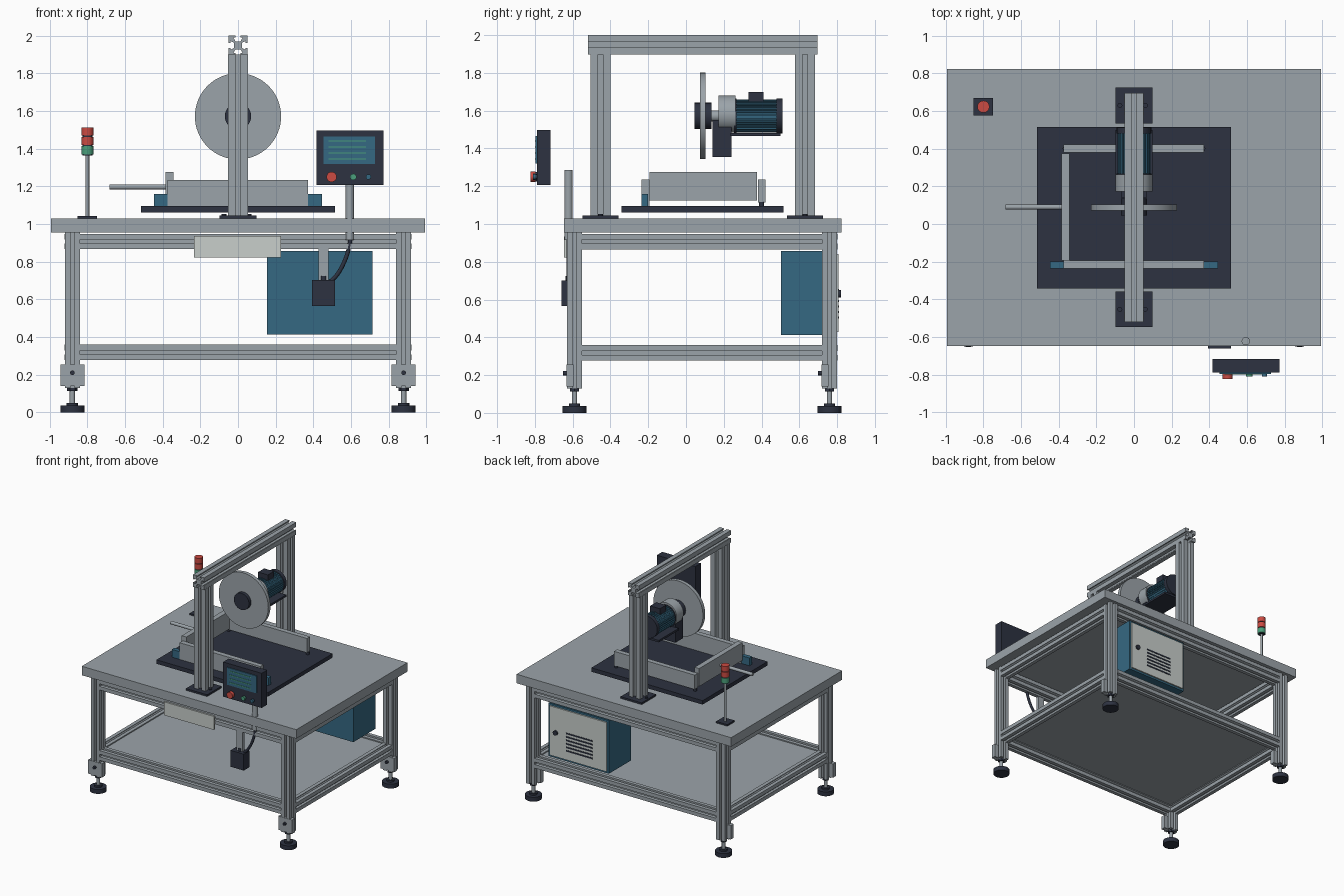
import bpy, bmesh, math
from mathutils import Vector

if "Cube" in bpy.data.objects:
    bpy.data.objects.remove(bpy.data.objects["Cube"])


def material(name, color):
    m = bpy.data.materials.new(name)
    m.diffuse_color = (*color, 1)
    m.use_nodes = True
    m.node_tree.nodes["Principled BSDF"].inputs["Base Color"].default_value = m.diffuse_color
    return m


GREY = material("aluminium grey", (0.33, 0.37, 0.40))
DARK = material("charcoal", (0.026, 0.032, 0.052))
BLUE = material("machine blue", (0.036, 0.14, 0.225))
CREAM = material("pale panel", (0.58, 0.62, 0.60))
RED = material("signal red", (0.60, 0.07, 0.055))
GREEN = material("signal green", (0.07, 0.35, 0.20))


def finish(name, bm, mat, smooth=False):
    bmesh.ops.recalc_face_normals(bm, faces=bm.faces)
    me = bpy.data.meshes.new(name)
    bm.to_mesh(me)
    bm.free()
    me.materials.append(mat)
    ob = bpy.data.objects.new(name, me)
    bpy.context.collection.objects.link(ob)
    if smooth:
        bpy.ops.object.select_all(action='DESELECT')
        ob.select_set(True)
        bpy.context.view_layer.objects.active = ob
        bpy.ops.object.shade_smooth_by_angle(angle=math.radians(35))
    return ob


def box(name, x, y, z, mat):
    """Box from (min, max) pairs."""
    bm = bmesh.new()
    bmesh.ops.create_cube(bm, size=1)
    for v in bm.verts:
        v.co = Vector([(a + b) / 2 + c * (b - a) for (a, b), c in zip((x, y, z), v.co)])
    return finish(name, bm, mat)


def prism(name, section, start, end, mat, smooth=False):
    """Extrude a 2D outline along the line start-end (axis aligned)."""
    start, end = Vector(start), Vector(end)
    axis = max(range(3), key=lambda i: abs(end[i] - start[i]))
    u, w = [i for i in range(3) if i != axis]
    bm = bmesh.new()
    verts = []
    for a, b in section:
        p = start.copy()
        p[u] += a
        p[w] += b
        verts.append(bm.verts.new(p))
    face = bm.faces.new(verts)
    ext = bmesh.ops.extrude_face_region(bm, geom=[face])
    moved = [g for g in ext["geom"] if isinstance(g, bmesh.types.BMVert)]
    bmesh.ops.translate(bm, verts=moved, vec=end - start)
    return finish(name, bm, mat, smooth)


def rod(name, start, end, r, mat, n=32):
    ring = [(r * math.cos(2 * math.pi * i / n), r * math.sin(2 * math.pi * i / n)) for i in range(n)]
    return prism(name, ring, start, end, mat, True)


def slotted(name, start, end, size):
    """Square extrusion with a T-slot in each face."""
    h, s, d = size / 2, size * 0.13, size * 0.10
    t, k = size * 0.24, size * 0.29
    side = [(h, -h), (h, -s), (h - d, -s), (h - d, -t), (h - k, -s),
            (h - k, s), (h - d, t), (h - d, s), (h, s)]
    pts = []
    for _ in range(4):
        pts += side
        side = [(-b, a) for a, b in side]
    return prism(name, pts, start, end, GREY)


# Table frame
LX, YF, YB = 0.88, -0.59, 0.76
box("tabletop", (-0.993, 0.993), (-0.647, 0.822), (0.955, 1.03), GREY)
for x in (-LX, LX):
    for y in (YF, YB):
        slotted("leg", (x, y, 0.13), (x, y, 0.955), 0.08)
        rod("foot_pad", (x, y, 0), (x, y, 0.036), 0.064, DARK)
        rod("foot_collar", (x, y, 0.036), (x, y, 0.05), 0.03, DARK)
        rod("foot_stem", (x, y, 0.05), (x, y, 0.14), 0.014, GREY)
        rod("foot_nut", (x, y, 0.112), (x, y, 0.13), 0.027, DARK, 6)
        box("foot_bracket", (x - 0.064, x + 0.064), (y - 0.043, y - 0.005), (0.14, 0.255), GREY)
        rod("bracket_bolt", (x, y - 0.06, 0.21), (x, y - 0.043, 0.21), 0.012, DARK, 16)
for z in (0.318, 0.907):
    for y in (YF, YB):
        slotted("long_rail", (-0.84, y, z), (0.84, y, z), 0.082)
    for x in (-LX, LX):
        slotted("side_rail", (x, YF + 0.04, z), (x, YB - 0.04, z), 0.082)
box("lower_shelf", (-0.85, 0.85), (-0.56, 0.73), (0.335, 0.35), GREY)

# Gantry
for y in (-0.453, 0.63):
    slotted("gantry_post", (0, y, 1.045), (0, y, 1.9), 0.104)
    box("post_plate", (-0.098, 0.098), (y - 0.095, y + 0.095), (1.03, 1.045), DARK)
    for x in (-0.075, 0.06):
        rod("plate_bolt", (x, y, 1.045), (x, y, 1.053), 0.013, DARK, 16)
slotted("gantry_beam", (0, -0.52, 1.949), (0, 0.697, 1.949), 0.102)

# Work bed, fences and pusher
box("work_bed", (-0.515, 0.515), (-0.342, 0.516), (1.062, 1.095), DARK)
box("front_fence", (-0.375, 0.372), (-0.236, -0.194), (1.095, 1.235), GREY)
box("back_fence", (-0.375, 0.372), (0.38, 0.421), (1.115, 1.235), GREY)
for s in (-1, 1):
    box("fence_clamp", sorted((s * 0.372, s * 0.447)), (-0.236, -0.2), (1.095, 1.16), BLUE)
    rod("fence_pin", (s * 0.365, 0.4, 1.095), (s * 0.365, 0.4, 1.117), 0.014, DARK, 16)
box("pusher_plate", (-0.385, -0.342), (-0.194, 0.375), (1.125, 1.275), GREY)
rod("pusher_rod", (-0.682, 0.09, 1.197), (-0.385, 0.09, 1.197), 0.0135, GREY, 20)

# Saw blade and motor
CZ = 1.572
rod("saw_blade", (0, 0.073, CZ), (0, 0.103, CZ), 0.229, GREY, 64)
rod("blade_hub", (0, 0.045, CZ), (0, 0.135, CZ), 0.07, DARK)
rod("blade_shaft", (0, 0.135, CZ), (0, 0.175, CZ), 0.03, GREY)
rod("gear_housing", (0, 0.172, CZ + 0.01), (0, 0.262, CZ + 0.01), 0.098, GREY)
box("motor_bracket", (-0.07, 0.07), (0.14, 0.24), (1.355, 1.55), DARK)
box("motor_foot", (-0.098, 0.098), (0.235, 0.5), (1.465, 1.482), DARK)
rod("motor_flange", (0, 0.255, CZ), (0, 0.268, CZ), 0.092, DARK)
fins = []
for i in range(32):
    for k, r in ((0, 0.088), (0.5, 0.088), (0.55, 0.08), (0.95, 0.08)):
        a = 2 * math.pi * (i + k) / 32
        fins.append((r * math.cos(a), r * math.sin(a)))
prism("motor_body", fins, (0, 0.262, CZ), (0, 0.48, CZ), BLUE)
rod("motor_end_cap", (0, 0.48, CZ), (0, 0.512, CZ), 0.092, DARK)
box("terminal_box", (-0.045, 0.045), (0.33, 0.41), (1.645, 1.698), DARK)

# Signal tower
TX, TY = -0.8, 0.623
box("tower_base", (TX - 0.052, TX + 0.052), (TY - 0.047, TY + 0.047), (1.03, 1.043), DARK)
rod("tower_pole", (TX, TY, 1.043), (TX, TY, 1.37), 0.01, GREY, 20)
rod("tower_core", (TX, TY, 1.365), (TX, TY, 1.505), 0.026, DARK)
for z, m in ((1.37, GREEN), (1.42, RED), (1.47, RED)):
    rod("tower_lamp", (TX, TY, z), (TX, TY, z + 0.043), 0.032, m)

# Control panel
box("panel_case", (0.416, 0.772), (-0.79, -0.717), (1.207, 1.497), DARK)
box("panel_screen", (0.455, 0.727), (-0.797, -0.789), (1.32, 1.465), BLUE)
for i in range(4):
    z = 1.345 + i * 0.0317
    box("screen_line", (0.482, 0.68), (-0.8, -0.796), (z - 0.003, z + 0.003), GREEN)
for x, r, depth, m in ((0.497, 0.027, 0.032, RED), (0.612, 0.017, 0.02, GREEN), (0.693, 0.014, 0.02, BLUE)):
    rod("button_ring", (x, -0.789, 1.25), (x, -0.798, 1.25), r * 0.9, DARK)
    rod("panel_button", (x, -0.797, 1.25), (x, -0.79 - depth, 1.25), r, m)
rod("panel_post", (0.594, -0.622, 0.915), (0.594, -0.622, 1.287), 0.022, GREY)

# Cable and switch box
curve = bpy.data.curves.new("cable", 'CURVE')
curve.dimensions = '3D'
curve.bevel_depth = 0.011
curve.bevel_resolution = 3
spline = curve.splines.new('BEZIER')
spline.bezier_points.add(2)
path = [((0.597, 0.93), (0, 0.03)), ((0.565, 0.80), (0.02, 0.045)), ((0.49, 0.695), (0.035, 0.025))]
for p, ((x, z), (dx, dz)) in zip(spline.bezier_points, path):
    p.co = (x, -0.622, z)
    p.handle_left = (x + dx, -0.622, z + dz)
    p.handle_right = (x - dx, -0.622, z - dz)
curve.materials.append(DARK)
bpy.context.collection.objects.link(bpy.data.objects.new("cable", curve))
box("switch_box", (0.393, 0.515), (-0.66, -0.585), (0.565, 0.702), DARK)
box("switch_hanger", (0.427, 0.482), (-0.63, -0.605), (0.70, 0.868), GREY)
rod("switch_gland", (0.455, -0.622, 0.70), (0.455, -0.622, 0.725), 0.016, DARK, 16)

# Front name plate, left blank
box("front_plate", (-0.235, 0.228), (-0.645, -0.63), (0.823, 0.935), CREAM)

# Electrical cabinet with vented door
box("cabinet", (0.155, 0.715), (0.503, 0.797), (0.412, 0.856), BLUE)
box("cabinet_door", (0.172, 0.698), (0.796, 0.808), (0.428, 0.84), CREAM)
rod("door_knob", (0.64, 0.807, 0.63), (0.64, 0.82, 0.63), 0.02, DARK, 20)
for i in range(6):
    z = 0.505 + i * 0.029
    box("vent_slot", (0.3, 0.545), (0.806, 0.811), (z - 0.006, z + 0.006), DARK)
